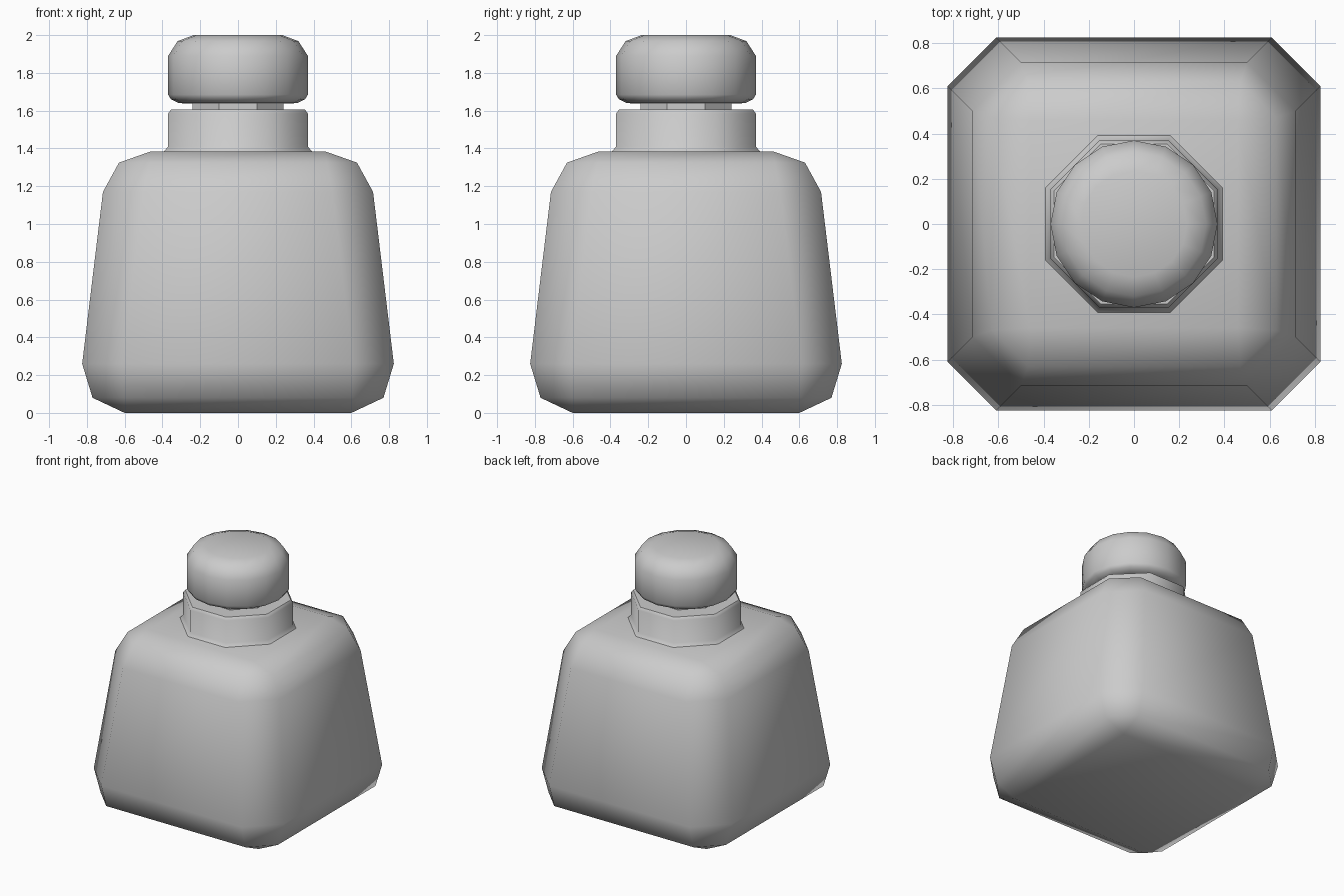
import bpy, bmesh, math

if "Cube" in bpy.data.objects:
    bpy.data.objects.remove(bpy.data.objects["Cube"])


def chamfered_square(h, c, z):
    """Octagon ring: flat sides at distance h, flats ending at +-c."""
    return [(h, -c, z), (h, c, z), (c, h, z), (-c, h, z),
            (-h, c, z), (-h, -c, z), (-c, -h, z), (c, -h, z)]


def circle(r, z, n, turn=0.0):
    return [(r * math.cos(turn + 2 * math.pi * i / n),
             r * math.sin(turn + 2 * math.pi * i / n), z) for i in range(n)]


def loft(name, rings, smooth_angle):
    """Skin a stack of rings into a closed solid."""
    bm = bmesh.new()
    loops = [[bm.verts.new(p) for p in ring] for ring in rings]
    n = len(loops[0])
    for low, high in zip(loops, loops[1:]):
        for i in range(n):
            j = (i + 1) % n
            bm.faces.new((low[i], low[j], high[j], high[i]))
    bm.faces.new(list(reversed(loops[0])))
    bm.faces.new(loops[-1])
    bmesh.ops.remove_doubles(bm, verts=bm.verts, dist=0.0005)
    bmesh.ops.recalc_face_normals(bm, faces=bm.faces)
    mesh = bpy.data.meshes.new(name)
    bm.to_mesh(mesh)
    bm.free()
    obj = bpy.data.objects.new(name, mesh)
    bpy.context.collection.objects.link(obj)
    bpy.ops.object.select_all(action='DESELECT')
    obj.select_set(True)
    bpy.context.view_layer.objects.active = obj
    bpy.ops.object.shade_smooth_by_angle(angle=math.radians(smooth_angle))
    return obj


# Tapered square body with rounded edges: flat distance, flat end, height
body = [(0.60, 0.60, 0.0), (0.77, 0.605, 0.08), (0.825, 0.61, 0.26),
        (0.715, 0.50, 1.17), (0.63, 0.47, 1.325), (0.46, 0.46, 1.385)]
loft("bottle_body", [chamfered_square(*p) for p in body], 80)

# Octagonal neck with flared foot
flat = math.tan(math.pi / 8)
neck = [(0.395, 1.38), (0.37, 1.41), (0.37, 1.585), (0.355, 1.605)]
loft("bottle_neck", [chamfered_square(r, r * flat, z) for r, z in neck], 40)

# Thin stem between neck and cap
loft("cap_stem", [chamfered_square(0.24, 0.24 * flat, z) for z in (1.60, 1.65)], 40)

# Round stopper cap
cap = [(0.24, 1.637), (0.315, 1.64), (0.355, 1.66), (0.37, 1.685),
       (0.37, 1.89), (0.32, 1.968), (0.235, 2.0)]
loft("stopper_cap", [circle(r, z, 16) for r, z in cap], 80)
